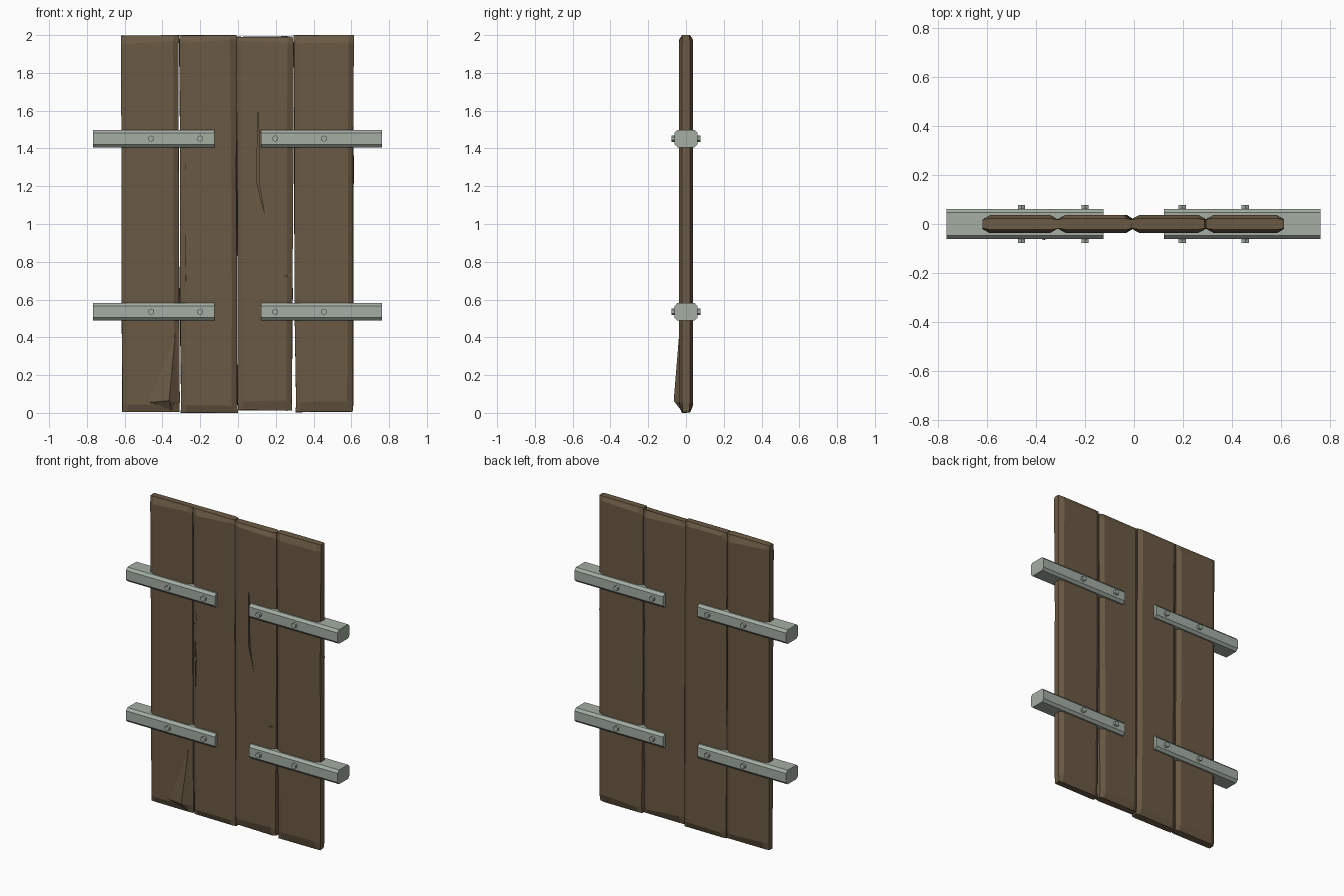
import bpy, bmesh, random
from mathutils import Matrix

if "Cube" in bpy.data.objects:
    bpy.data.objects.remove(bpy.data.objects["Cube"])

random.seed(4)

def material(name, rgb):
    m = bpy.data.materials.new(name)
    m.diffuse_color = (*rgb, 1)
    m.use_nodes = True
    m.node_tree.nodes["Principled BSDF"].inputs["Base Color"].default_value = m.diffuse_color
    return m

wood = material("wood", (0.145, 0.102, 0.058))
metal = material("metal", (0.37, 0.42, 0.37))

def finish(bm, name, mat):
    bmesh.ops.recalc_face_normals(bm, faces=bm.faces)
    me = bpy.data.meshes.new(name)
    bm.to_mesh(me)
    bm.free()
    me.materials.append(mat)
    ob = bpy.data.objects.new(name, me)
    bpy.context.collection.objects.link(ob)
    return ob

def loft(bm, rings):
    rows = [[bm.verts.new(p) for p in r] for r in rings]
    n = len(rows[0])
    for a, b in zip(rows, rows[1:]):
        for i in range(n):
            j = (i + 1) % n
            bm.faces.new((a[i], a[j], b[j], b[i]))
    bm.faces.new(rows[0][::-1])
    bm.faces.new(rows[-1])

def octagon(a0, a1, b0, b1, ca, cb):
    return [(a0 + ca, b0), (a1 - ca, b0), (a1, b0 + cb), (a1, b1 - cb),
            (a1 - ca, b1), (a0 + ca, b1), (a0, b1 - cb), (a0, b0 + cb)]

def jit(s):
    return random.uniform(-s, s)

# Plank: chamfered section lofted upwards with slightly uneven rings
def plank(name, bottom, top, z0, z1):
    rings = []
    levels = [(z0, 1), (z0 + 0.045, 0), (0.62, 0), (1.25, 0), (z1 - 0.035, 0), (z1, 1)]
    for z, end in levels:
        t = z / 2
        xl = bottom[0] + (top[0] - bottom[0]) * t + jit(0.002)
        xr = bottom[1] + (top[1] - bottom[1]) * t + jit(0.002)
        yh = 0.022 if end else 0.037
        ch = (0.026, 0.004) if end else (0.030, 0.017)
        ring = []
        for x, y in octagon(xl, xr, -yh, yh, *ch):
            dz = jit(0.003) if end else jit(0.012)
            if 0.5 < z < 1.5:
                dz = 0
            ring.append((x + (0 if end else jit(0.003)), y, min(2, max(0, z + dz))))
        rings.append(ring)
    bm = bmesh.new()
    loft(bm, rings)
    return finish(bm, name, wood)

planks = [
    plank("plank_1", (-0.612, -0.309), (-0.621, -0.312), 0.006, 1.998),
    plank("plank_2", (-0.303, -0.002), (-0.311, -0.010), 0.003, 2.000),
    plank("plank_3", (0.000, 0.287), (-0.008, 0.290), 0.013, 1.992),
    plank("plank_4", (0.304, 0.608), (0.296, 0.611), 0.006, 2.000),
]

# Cracks and chips cut into the front of the planks: (plank, outline in x and z)
cracks = [
    (2, [(0.104, 1.60), (0.100, 1.22), (0.140, 1.055), (0.111, 1.22), (0.110, 1.50)]),
    (2, [(0.240, 0.722), (0.284, 0.728), (0.292, 0.750), (0.262, 0.728)]),
    (1, [(-0.305, 1.30), (-0.288, 1.33), (-0.276, 1.31), (-0.286, 1.25), (-0.280, 1.00),
         (-0.276, 0.68), (-0.287, 1.00), (-0.294, 1.25)]),
]
for k, outline in cracks:
    bm = bmesh.new()
    loft(bm, [[(x, y, z) for x, z in outline] for y in (-0.06, -0.026)])
    cutter = finish(bm, "crack_cutter", wood)
    cutter.hide_render = True
    mod = planks[k].modifiers.new("crack", 'BOOLEAN')
    mod.operation = 'DIFFERENCE'
    mod.solver = 'EXACT'
    mod.object = cutter
    bpy.context.view_layer.objects.active = planks[k]
    bpy.ops.object.modifier_apply(modifier=mod.name)
    bpy.data.objects.remove(cutter)

# Lifted splinter at the foot of the first plank
bm = bmesh.new()
for p in [(-0.332, -0.036, 0.42), (-0.365, -0.065, 0.065), (-0.48, -0.035, 0.055),
          (-0.313, -0.022, 0.05), (-0.35, -0.025, 0.012), (-0.36, -0.015, 0.1)]:
    bm.verts.new(p)
bmesh.ops.convex_hull(bm, input=bm.verts)
finish(bm, "lifted_splinter", wood)

# Metal bars clamping the planks, each with two through bolts
for side, span, bolts in (("left", (-0.767, -0.125), (-0.46, -0.20)),
                          ("right", (0.122, 0.763), (0.197, 0.455))):
    for level, z in (("lower", 0.535), ("upper", 1.452)):
        bm = bmesh.new()
        section = octagon(-0.061, 0.061, z - 0.046, z + 0.046, 0.015, 0.016)
        loft(bm, [[(x, y, h) for y, h in section] for x in span])
        finish(bm, f"{level}_{side}_bar", metal)
        for i, x in enumerate(bolts):
            bm = bmesh.new()
            bmesh.ops.create_cone(bm, cap_ends=True, segments=6, radius1=0.017,
                                  radius2=0.017, depth=0.156,
                                  matrix=Matrix.Translation((x, 0, z)) @
                                  Matrix.Rotation(1.5707963, 4, 'X'))
            finish(bm, f"{level}_{side}_bolt_{i + 1}", metal)
